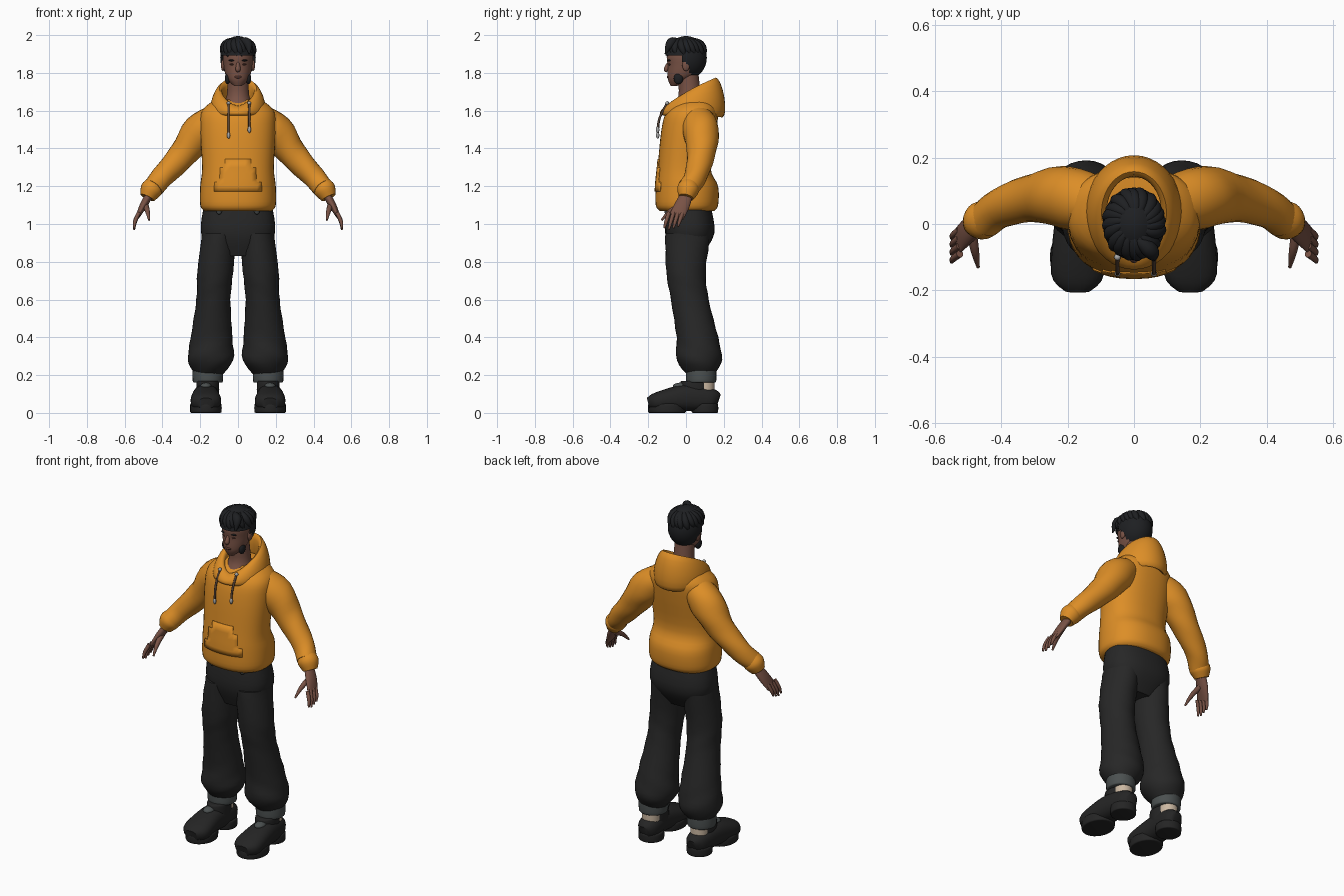
import bpy, bmesh, math, random
from mathutils import Vector, Matrix

random.seed(4)
if "Cube" in bpy.data.objects:
    bpy.data.objects.remove(bpy.data.objects["Cube"])
parts = []


def material(name, red, green, blue):
    colour = (red, green, blue, 1)
    result = bpy.data.materials.new(name)
    result.use_nodes = True
    result.diffuse_color = colour
    result.node_tree.nodes["Principled BSDF"].inputs["Base Color"].default_value = colour
    return result


orange = material("orange fabric", .72, .27, .02)
charcoal = material("charcoal cloth", .02, .02, .02)
shoe_black = material("shoe black", .018, .018, .018)
hair_black = material("hair black", .013, .014, .016)
skin = material("brown skin", .19, .085, .06)
dark_skin = material("dark skin", .1, .04, .03)
grey = material("grey lining", .07, .08, .08)
beige = material("beige sock", .6, .48, .36)
cord = material("cord brown", .1, .06, .04)
metal = material("metal", .4, .4, .4)


def finish(name, mesh, colour):
    bmesh.ops.recalc_face_normals(mesh, faces=mesh.faces)
    data = bpy.data.meshes.new(name)
    mesh.to_mesh(data)
    mesh.free()
    data.materials.append(colour)
    part = bpy.data.objects.new(name, data)
    bpy.context.collection.objects.link(part)
    parts.append(part)
    return part


def join_rings(name, rows, colour, closed=False):
    """Bridge rings of points; closed makes a loop, otherwise ends are capped."""
    mesh = bmesh.new()
    rings = [[mesh.verts.new(point) for point in row] for row in rows]
    following = rings[1:] + rings[:1] if closed else rings[1:]
    for ring, other in zip(rings, following):
        for i in range(len(ring)):
            mesh.faces.new((ring[i - 1], ring[i], other[i], other[i - 1]))
    if not closed:
        mesh.faces.new(rings[0])
        mesh.faces.new(rings[-1])
    return finish(name, mesh, colour)


def resample(keys, steps=4):
    """Catmull-Rom curve through the keys."""
    keys = [Vector(key) for key in keys]
    padded = keys[:1] + keys + keys[-1:]
    result = []
    for before, start, end, after in zip(padded, padded[1:], padded[2:], padded[3:]):
        leave, arrive = (end - before) / 2, (after - start) / 2
        for step in range(steps):
            t = step / steps
            ease = t * t * (3 - 2 * t)
            result.append(start * (1 - ease) + end * ease
                          + leave * (t * (1 - t) ** 2) - arrive * (t * t * (1 - t)))
    return result + keys[-1:]


def loft(name, keys, colour, flat=False, depth_axis=(0, 1, 0), power=2, side=1, sides=24, fold=0):
    """Keys hold x, y, z, half width and half depth; flat keeps rings level."""
    path = resample(keys)
    centres = [Vector(key[:3]) for key in path]
    rows = []
    for i, (centre, key) in enumerate(zip(centres, path)):
        along = Vector((0, 0, 1))
        if not flat:
            along = (centres[min(i + 1, len(path) - 1)] - centres[max(i - 1, 0)]).normalized()
        deep = Vector(depth_axis)
        deep = (deep - along * deep.dot(along)).normalized()
        wide = deep.cross(along)
        row = []
        for k in range(sides):
            angle = math.tau * k / sides
            crease = 1 + fold * math.sin(3 * angle + 55 * centre.z)
            c, s = (math.copysign(abs(w) ** (2 / power), w) * crease
                    for w in (math.cos(angle), math.sin(angle)))
            point = centre + wide * (c * key[3]) + deep * (s * key[4])
            row.append((point.x * side, point.y, point.z))
        rows.append(row)
    return join_rings(name, rows, colour)


def tube(name, keys, colour, side=1, sides=12, fold=0):
    """Round tapered tube; keys hold x, y, z and radius."""
    return loft(name, [(*key, key[-1]) for key in keys], colour, side=side, sides=sides,
                depth_axis=(.1, 1, .2), fold=fold)


def upright(name, keys, colour, power=2):
    """Central level rings; keys hold z, front y, back y and half width."""
    return loft(name, [(0, (front + back) / 2, z, width, (back - front) / 2)
                       for z, front, back, width in keys], colour, flat=True, power=power, sides=40)


def column(name, x, y, bottom, top, width, depth, colour, side):
    """Upright oval block with rounded rims."""
    rim = (top - bottom) / 8
    levels = ((bottom, .9), (bottom + rim, 1), (top - rim, 1), (top, .9))
    return loft(name, [(x, y, z, width * f, depth * f) for z, f in levels], colour, flat=True, side=side)


def ellipsoid(centre, radii, detail=16):
    mesh = bmesh.new()
    bmesh.ops.create_uvsphere(mesh, u_segments=detail, v_segments=detail, radius=1,
                              matrix=Matrix.Translation(centre) @ Matrix.Diagonal((*radii, 1)))
    return mesh


def blob(name, centre, radii, colour, side=1):
    x, y, z = centre
    return finish(name, ellipsoid((x * side, y, z), radii), colour)


def keep_faces(mesh, rule):
    unwanted = [face for face in mesh.faces if not rule(face.calc_center_median())]
    bmesh.ops.delete(mesh, geom=unwanted, context="FACES")


# Hoodie body with a rolled hem
torso = upright("hoodie_body", [(1.07, -.14, .15, .18), (1.1, -.16, .17, .2), (1.2, -.16, .17, .2),
                                (1.3, -.15, .13, .19), (1.5, -.13, .16, .2), (1.6, -.1, .17, .19),
                                (1.66, -.03, .14, .12)], orange, power=2.3)

# Front pocket, a thin shell lifted from the body
pocket_mesh = bmesh.new()
pocket_mesh.from_mesh(torso.data)
keep_faces(pocket_mesh, lambda c: c.y < -.05 and 1.17 < c.z < 1.34 and abs(c.x) < .6 - c.z * .4)
for vert in pocket_mesh.verts:
    vert.co.y -= .005
pocket = finish("front_pocket", pocket_mesh, orange)
thickness = pocket.modifiers.new("thickness", "SOLIDIFY")
thickness.thickness = .007

# Hood: an oval loop whose section grows taller towards the back
hood_rows = []
for i in range(40):
    turn = math.tau * i / 40
    lift = ((1 + math.cos(turn)) / 2) ** .7
    row = []
    for k in range(16):
        angle = math.tau * k / 16
        outward = .028 * math.cos(angle) - .017 * math.sin(angle)
        row.append(((.115 + outward) * math.sin(turn), .035 + (.14 + outward) * math.cos(turn),
                    1.6 + .07 * lift + (.025 + .08 * lift) * math.sin(angle)))
    hood_rows.append(row)
join_rings("hood", hood_rows, orange, closed=True)

# Trouser hips
upright("trouser_hips", [(1.1, -.1, .13, .18), (.95, -.11, .15, .195), (.83, -.07, .08, .12)],
        charcoal, power=2.4)

for side, tag in ((1, "left_"), (-1, "right_")):
    # Sleeve and gathered cuff
    tube(tag + "sleeve", [(.11, .06, 1.56, .08), (.2, .08, 1.49, .095), (.29, .08, 1.37, .075),
                          (.4, .05, 1.25, .06), (.45, .01, 1.19, .055)],
         orange, side, sides=24, fold=.02)
    tube(tag + "cuff", [(.44, .02, 1.21, .05), (.46, .01, 1.18, .058), (.48, 0, 1.14, .04)],
         orange, side, sides=24)

    # Hand
    loft(tag + "palm", [(.46, .01, 1.17, .02, .03), (.5, -.02, 1.1, .02, .04),
                        (.53, -.05, 1.04, .01, .04)], skin, side=side)
    for finger in range(4):
        y = -.09 + finger * .024
        length = .08 - .008 * abs(finger - 1)
        tube(tag + "finger_" + "abcd"[finger],
             [(.525, y, 1.06, .011), (.545, y - .015, 1.05 - length / 2, .01),
              (.55, y - .025, 1.05 - length, .005)], skin, side)
    tube(tag + "thumb", [(.49, -.02, 1.1, .016), (.48, -.08, 1.07, .013), (.47, -.13, 1.02, .005)],
         skin, side)

    # Trouser leg with loose folds, then its lining and the sock
    loft(tag + "trouser_leg", [(.1, .01, .95, .09, .12), (.12, 0, .75, .095, .105),
                               (.13, .02, .6, .09, .1), (.14, .06, .4, .11, .11),
                               (.145, .07, .28, .12, .12), (.155, .08, .2, .07, .07)],
         charcoal, flat=True, side=side, sides=32, fold=.018)
    column(tag + "trouser_lining", .16, .08, .16, .24, .08, .08, grey, side)
    column(tag + "sock", .16, .1, .07, .2, .05, .05, beige, side)

    # Shoe
    loft(tag + "shoe_upper", [(.16, .17, .06, .03, .04), (.16, .13, .07, .06, .06),
                              (.17, 0, .08, .07, .07), (.17, -.15, .06, .08, .05),
                              (.17, -.2, .05, .04, .03)],
         shoe_black, depth_axis=(0, 0, 1), power=2.4, side=side)
    column(tag + "shoe_collar", .16, .05, .08, .17, .06, .08, shoe_black, side)
    column(tag + "heel_sole", .16, .1, 0, .05, .07, .07, shoe_black, side)
    column(tag + "front_sole", .17, -.1, 0, .05, .083, .1, shoe_black, side)
    blob(tag + "shoe_tongue", (.17, -.03, .14), (.03, .04, .02), grey, side)
    blob(tag + "belt_loop", (.1, -.1, 1.07), (.015, .015, .02), grey, side)

    # Face features
    blob(tag + "ear", (.08, 0, 1.84), (.01, .02, .03), skin, side)
    blob(tag + "eye", (.03, -.086, 1.845), (.014, .008, .005), dark_skin, side)
    blob(tag + "brow", (.03, -.088, 1.866), (.02, .01, .005), hair_black, side)
    blob(tag + "jaw_tuft", (.055, -.04, 1.77), (.015, .025, .03), hair_black, side)

    # Drawstring, the left one shorter
    end = 1.485 + .015 * side
    x = .055 + .005 * side
    tube(tag + "drawstring", [(x, -.1, 1.64, .006), (x, -.14, 1.56, .006), (x, -.15, end, .006)],
         cord, side)
    blob(tag + "drawstring_tip", (x, -.15, end), (.009, .009, .018), metal, side)
    blob(tag + "eyelet", (x, -.1, 1.64), (.01, .01, .01), metal, side)

# Neck and head
tube("neck", [(0, .01, 1.6, .085), (0, .02, 1.68, .06), (0, .01, 1.8, .055)], skin, sides=24)
upright("head", [(1.73, -.08, -.05, .02), (1.76, -.094, .01, .05), (1.79, -.098, .06, .066),
                 (1.84, -.097, .09, .076), (1.9, -.1, .1, .078), (1.97, -.06, .06, .05)], skin)
tube("nose", [(0, -.09, 1.86, .006), (0, -.104, 1.82, .014), (0, -.098, 1.81, .008)], skin)
blob("lips", (0, -.092, 1.778), (.02, .01, .008), dark_skin)

# Hair cap, open over the face
cap = ellipsoid((0, 0, 1.88), (.094, .11, .115), detail=32)
keep_faces(cap, lambda c: c.z > 1.89 or c.y > .04 - (c.z - 1.77) * .6)
finish("hair_cap", cap, hair_black)

# Swept clumps running from the crown to the hairline
clumps = 20
for i in range(clumps):
    heading = math.tau * i / clumps + random.uniform(-.1, .1)
    reach = random.uniform(1.4, 1.6)
    keys = []
    for step in range(5):
        t = step / 4
        rise = 1.4 - reach * t
        turn = heading + t / 2
        keys.append((.086 * math.cos(rise) * math.sin(turn), -.1 * math.cos(rise) * math.cos(turn),
                     1.9 + .08 * math.sin(rise), .003 + .018 * math.sin(math.pi * t)))
    tube("hair_clump_" + chr(ord("a") + i), keys, hair_black)
tube("fringe_tuft", [(0, -.04, 1.97, .01), (.05, -.08, 1.96, .025), (.06, -.11, 1.9, .003)], hair_black)

# Smooth shading with sharp edges kept
bpy.ops.object.select_all(action="DESELECT")
for part in parts:
    part.select_set(True)
bpy.context.view_layer.objects.active = torso
bpy.ops.object.shade_smooth_by_angle(angle=math.radians(45))
